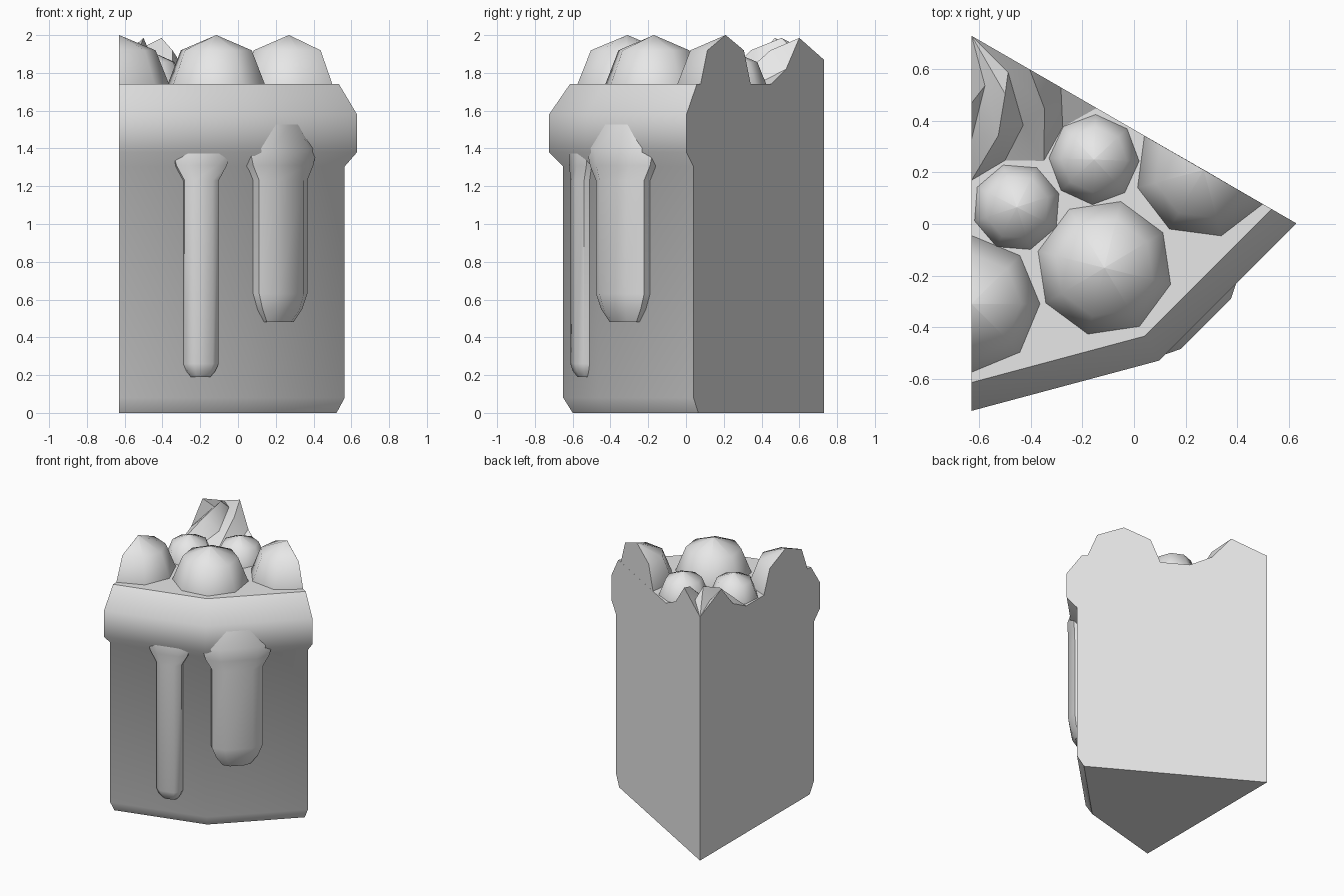
import bpy, bmesh
from math import radians, cos, sin
from mathutils import Vector

cube = bpy.data.objects.get("Cube")
if cube:
    bpy.data.objects.remove(cube, do_unlink=True)

APEX = Vector((-0.63, 0.73, 0))
TOP = 1.74

grey = bpy.data.materials.new("plain_grey")
grey.use_nodes = True
colour = (0.8, 0.8, 0.8, 1)
grey.diffuse_color = colour
grey.node_tree.nodes["Principled BSDF"].inputs["Base Color"].default_value = colour


def polar(r, degrees, z, centre=APEX):
    a = radians(degrees)
    return Vector((centre[0] + r * cos(a), centre[1] + r * sin(a), z))


def finish(name, bm, smooth_angle):
    bmesh.ops.remove_doubles(bm, verts=bm.verts, dist=0.0005)
    bmesh.ops.recalc_face_normals(bm, faces=bm.faces)
    mesh = bpy.data.meshes.new(name)
    bm.to_mesh(mesh)
    bm.free()
    mesh.materials.append(grey)
    mesh.shade_smooth()
    mesh.set_sharp_from_angle(angle=radians(smooth_angle))
    obj = bpy.data.objects.new(name, mesh)
    bpy.context.collection.objects.link(obj)


def loft(name, rows, smooth_angle, closed=False, diagonal=False, clip=False):
    """Skin matching rows of points; the first and last rows are capped."""
    bm = bmesh.new()
    grid = [[bm.verts.new(p) for p in row] for row in rows]
    n = len(rows[0])
    for a, b in zip(grid, grid[1:]):
        for j in range(n if closed else n - 1):
            k = (j + 1) % n
            if diagonal:
                bm.faces.new((a[j], a[k], b[j]))
                bm.faces.new((a[k], b[k], b[j]))
            else:
                bm.faces.new((a[j], a[k], b[k], b[j]))
    bm.faces.new(grid[0])
    bm.faces.new(grid[-1])
    bmesh.ops.remove_doubles(bm, verts=bm.verts, dist=0.0005)
    if clip:
        # trim to the two flat cut sides of the slice
        for normal in ((-1, 0, 0), (0.5, 0.866, 0)):
            bmesh.ops.bisect_plane(bm, geom=bm.verts[:] + bm.edges[:] + bm.faces[:],
                                   dist=0.001, plane_co=APEX, plane_no=normal,
                                   clear_outer=True)
            rim = [e for e in bm.edges if e.is_boundary]
            if rim:
                bmesh.ops.holes_fill(bm, edges=rim, sides=0)
    finish(name, bm, smooth_angle)


# Cake wedge with the icing band round its outer wall
profile = [(0, 0), (1.33, 0), (1.38, 0.08), (1.38, 1.305), (1.455, 1.38),
           (1.455, 1.58), (1.345, TOP), (0, TOP)]
loft("cake_slice", [[polar(r, a, z) for r, z in profile] for a in (-90, -60, -30)], 46)


# Icing drips on the two outer walls
def drip(name, wall_angle, shift, width, depth, bottom, taper):
    out = polar(1, wall_angle, 0) - APEX
    along = Vector((-out.y, out.x, 0))
    centre = APEX + out * 1.333 + along * shift
    rings = [(bottom, width * 0.55, depth * 0.5),
             (bottom + taper * 0.45, width * 0.82, depth * 0.85),
             (bottom + taper, width, depth),
             (1.23, width, depth),
             (1.31, width + 0.045, depth),
             (1.4, width + 0.07, depth),
             (1.56, width * 0.7, depth * 0.65)]
    section = [(-1, None), (-1, 0.45), (-0.55, 1), (0.55, 1), (1, 0.45), (1, None)]
    rows = [[centre + along * (u * w) + out * (-0.03 if v is None else v * d)
             + Vector((0, 0, z)) for u, v in section] for z, w, d in rings]
    loft(name, rows, 46, closed=True)


drip("thin_drip", -75, 0.088, 0.093, 0.066, 0.19, 0.07)
drip("wide_drip", -45, -0.148, 0.18, 0.1, 0.48, 0.15)


# Round toppings: half balls sitting on the icing
def ball(name, x, y, radius, height, turn):
    shape = [(1, -0.02), (1, 0), (0.73, 0.69), (0, 1)]
    rows = [[polar(radius * r, turn + 45 * i, TOP + height * h, (x, y))
             for i in range(8)] for r, h in shape[:-1]]
    bm_rows = rows + [[polar(0.001, turn + 45 * i, TOP + height, (x, y)) for i in range(8)]]
    loft(name, bm_rows, 50, closed=True, clip=True)


ball("front_large_ball", -0.115, -0.17, 0.265, 0.26, 31)
ball("left_cut_ball", 0.27, 0.21, 0.265, 0.26, 60)
ball("right_cut_ball", -0.63, -0.31, 0.265, 0.26, 0)
ball("back_small_ball", -0.155, 0.25, 0.175, 0.17, 43)
ball("right_small_ball", -0.455, 0.065, 0.172, 0.17, 18)

# Twisted cream swirl at the tip, with ridges that spiral outwards
ridge, valley = (0.26, 1.985), (0.2, 1.91)
mid_ridge, mid_valley = (0.4, 1.92), (0.4, 1.82)
rows = []
for i in range(5):
    even = i % 2 == 0
    points = [(0, 1.87), ridge if even else valley,
              mid_valley if even else mid_ridge,
              (0.56 if even else 0.5, TOP), (0, TOP)]
    rows.append([polar(r, -30 - 15 * i, z) for r, z in reversed(points)])
# the diagonal runs from each ridge to the next one along the spiral
loft("cream_swirl", rows, 35, diagonal=True)
